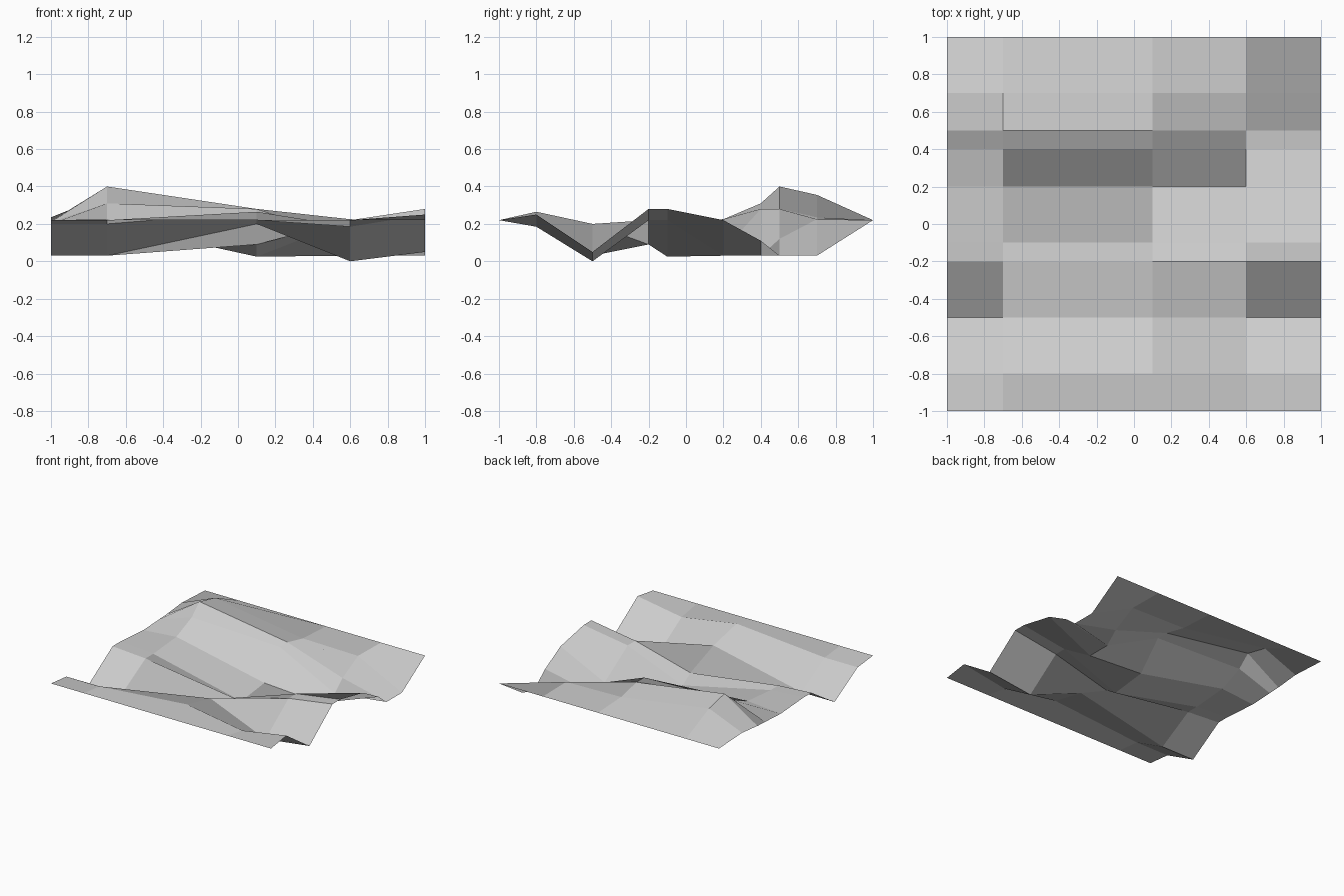
import bpy
import bmesh

# Remove the startup cube only
startup_cube = bpy.data.objects.get("Cube")
if startup_cube:
    bpy.data.objects.remove(startup_cube, do_unlink=True)


def make_material(name, level):
    """Plain matte grey material."""
    material = bpy.data.materials.new(name)
    material.use_nodes = True
    colour = (level, level, level, 1)
    material.diffuse_color = colour
    shader = material.node_tree.nodes["Principled BSDF"]
    shader.inputs["Base Color"].default_value = colour
    shader.inputs["Roughness"].default_value = 1
    return material


def make_sheet(name, columns, profiles, material):
    """Skin a rectangular grid of height profiles with flat quads."""
    mesh = bpy.data.meshes.new(name)
    bm = bmesh.new()
    grid = []
    for y, heights in profiles:
        row = [bm.verts.new((x, y, height / 100))
               for x, height in zip(columns, heights)]
        grid.append(row)

    # Each quad starts at its front-left corner, so all fold the same way
    for near, far in zip(grid, grid[1:]):
        for i in range(len(columns) - 1):
            face = bm.faces.new((near[i], near[i + 1], far[i + 1], far[i]))
            face.smooth = False

    bm.normal_update()
    bm.to_mesh(mesh)
    bm.free()
    mesh.materials.append(material)
    sheet = bpy.data.objects.new(name, mesh)
    bpy.context.collection.objects.link(sheet)
    return sheet


# Terrain cross-sections from front to back, heights in hundredths
column_positions = (-1, -.7, .1, .6, 1)
cross_sections = (
    (-1, (22, 22, 22, 22, 22)),
    (-.8, (20, 20, 26.5, 18.5, 25)),
    (-.5, (3, 3, 20, 0, 5)),
    (-.2, (22, 20, 9, 22, 28)),
    (-.1, (22, 20, 2.5, 22, 28)),
    (.2, (20, 22.5, 6, 3, 22)),
    (.4, (21, 31, 28, 3, 11)),
    (.5, (21.5, 40, 28, 12, 3)),
    (.7, (23.5, 35.5, 23.5, 22.5, 3)),
    (1, (22, 22, 22, 22, 22)),
)

# Ground sheet
light_grey = make_material("light grey", .6)
make_sheet("terrain_sheet", column_positions, cross_sections, light_grey)
